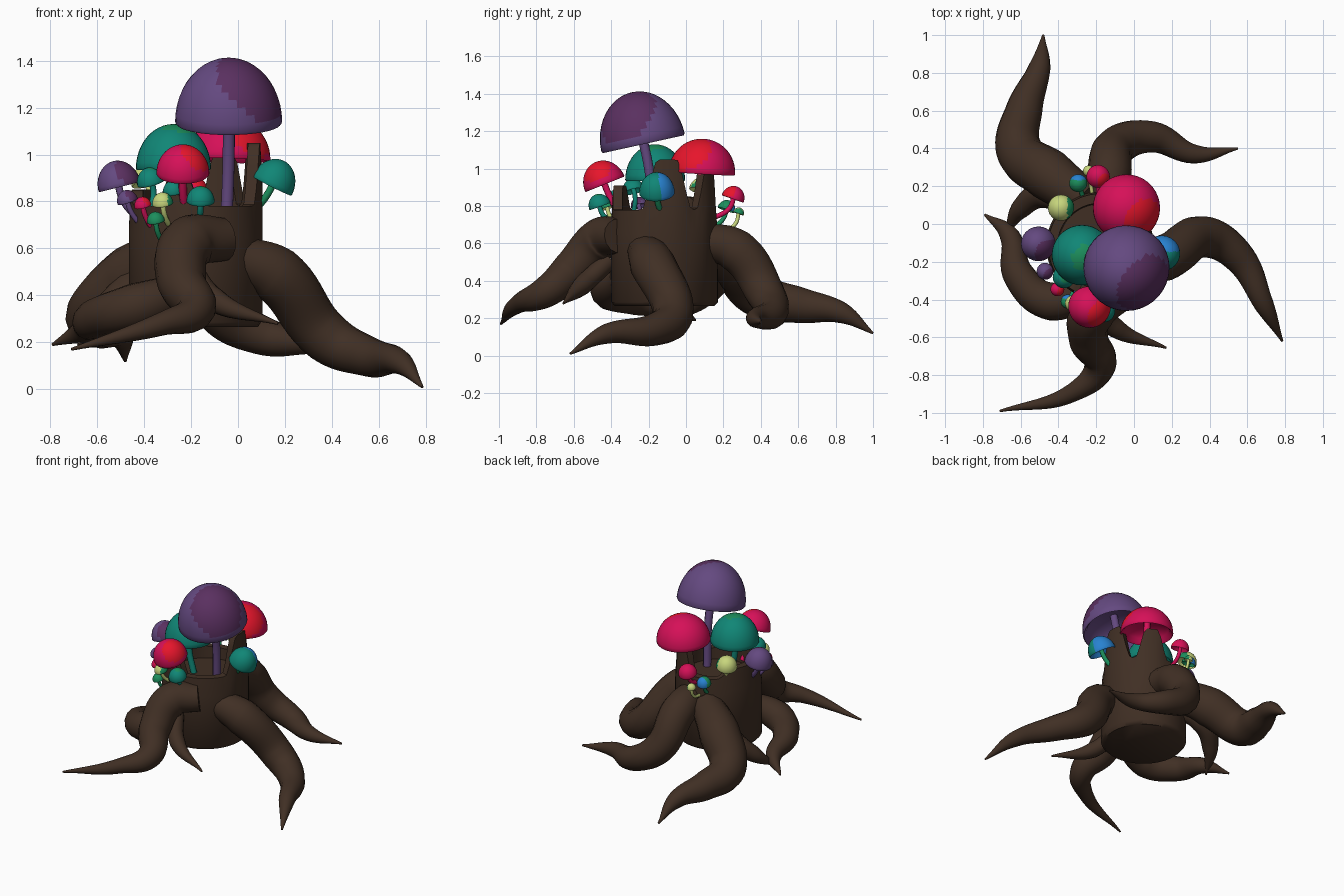
import bpy, bmesh, math
from mathutils import Vector

if "Cube" in bpy.data.objects:
    bpy.data.objects.remove(bpy.data.objects["Cube"])


def mat(name, code):
    """Flat colour from an sRGB hex code."""
    m = bpy.data.materials.new(name)
    srgb = [int(code[i:i + 2], 16) / 255 for i in (0, 2, 4)]
    m.diffuse_color = (*[((c + 0.055) / 1.055) ** 2.4 for c in srgb], 1)
    m.use_nodes = True
    m.node_tree.nodes["Principled BSDF"].inputs["Base Color"].default_value = m.diffuse_color
    return m


BROWN = mat("bark brown", "402f24")
PURPLE = mat("light purple", "644980")
PLUM = mat("dark plum", "5a3060")
CRIMSON = mat("crimson", "d61058")
RED = mat("red", "ee162d")
TEAL = mat("teal", "108676")
GREEN = mat("green", "1c8e5c")
BLUE = mat("blue", "2882d0")
LIME = mat("pale lime", "c8d67d")


def add_object(name, mesh, mats):
    ob = bpy.data.objects.new(name, mesh)
    bpy.context.collection.objects.link(ob)
    for m in mats:
        mesh.materials.append(m)
    bpy.ops.object.select_all(action='DESELECT')
    ob.select_set(True)
    bpy.context.view_layer.objects.active = ob
    bpy.ops.object.shade_smooth_by_angle(angle=math.radians(50))


def tube(name, pts, radius, material, res):
    """Smooth tube through the given points; radius is a function of 0..1."""
    cu = bpy.data.curves.new(name + "_path", 'CURVE')
    cu.dimensions = '3D'
    cu.bevel_depth = 1
    cu.bevel_resolution = res
    cu.resolution_u = 10
    cu.use_fill_caps = True
    sp = cu.splines.new('BEZIER')
    sp.bezier_points.add(len(pts) - 1)
    for i, (bp, p) in enumerate(zip(sp.bezier_points, pts)):
        bp.co = p
        bp.radius = radius(i / (len(pts) - 1))
        bp.handle_left_type = bp.handle_right_type = 'AUTO'
    tmp = bpy.data.objects.new(name + "_tmp", cu)
    bpy.context.collection.objects.link(tmp)
    dg = bpy.context.evaluated_depsgraph_get()
    me = bpy.data.meshes.new_from_object(tmp.evaluated_get(dg))
    bpy.data.objects.remove(tmp)
    me.materials.clear()
    add_object(name, me, [material])


def bridge(bm, rings):
    n = len(rings[0])
    for a, b in zip(rings, rings[1:]):
        for i in range(n):
            j = (i + 1) % n
            bm.faces.new((a[i], a[j], b[j], b[i]))


# Hollow stump with a jagged rim: peaks are (angle, height, half width)
CX, CY, N = -0.18, -0.115, 72
PEAKS = [(3, 0.27, 30), (62, 0.22, 24), (254, 0.13, 22), (160, 0.07, 40)]


def rim(deg):
    z = 0.78
    for a, h, w in PEAKS:
        d = abs((deg - a + 180) % 360 - 180)
        t = max(0, min(1, (w - d) / w * 1.5))
        z = max(z, 0.78 + h * t * t * (3 - 2 * t))
    return z


bm = bmesh.new()
rings = []
for r, f in [(0.265, 0), (0.285, 0.04), (0.285, 0.75), (0.275, 1), (0.225, 1), (0.22, -1)]:
    ring = []
    for i in range(N):
        a = math.tau * i / N
        z = 0.70 if f < 0 else 0.265 + (rim(360 * i / N) - 0.265) * f
        ring.append(bm.verts.new((CX + r * math.cos(a), CY + r * math.sin(a), z)))
    rings.append(ring)
bridge(bm, rings)
bm.faces.new(rings[0][::-1])
bm.faces.new(rings[-1])
me = bpy.data.meshes.new("stump")
bm.to_mesh(me)
add_object("stump", me, [BROWN])


# Roots: thick near the stump, tapering to a point
def root(name, r, *pts):
    tube(name, pts, lambda t: 0.006 + r * (1 - t ** 2.2) * min(1, 0.75 + t * 1.5), BROWN, 5)


root("root_right", .12, (0, -.22, .56), (.16, -.18, .49), (.38, -.07, .22),
     (.55, -.17, .14), (.69, -.43, .115), (.785, -.62, .01))
root("root_front", .115, (-.06, -.36, .64), (-.21, -.46, .62), (-.24, -.61, .46),
     (-.18, -.75, .34), (-.32, -.89, .28), (-.71, -.99, .17))
root("root_front_small", .06, (-.2, -.42, .5), (-.1, -.55, .38), (.17, -.655, .28))
root("root_left_curl", .1, (-.22, -.33, .42), (-.44, -.41, .35), (-.61, -.27, .30),
     (-.66, -.06, .25), (-.79, .05, .19))
root("root_left_small", .08, (-.3, .05, .52), (-.46, .16, .42), (-.6, .08, .3),
     (-.68, -.06, .19))
root("root_back_left", .135, (-.25, .12, .58), (-.45, .26, .48), (-.61, .4, .32),
     (-.58, .61, .27), (-.5, .83, .23), (-.48, 1, .12))
root("root_back_right", .115, (-.12, .05, .62), (-.13, .27, .56), (-.08, .42, .34),
     (.1, .46, .23), (.32, .37, .2), (.55, .4, .18))

# Each main colour has a second colour painted on one side of the cap
PATCH = {PURPLE: (PLUM, (.5, -.45, .65), .72), CRIMSON: (RED, (.5, -.35, .6), .76),
         TEAL: (GREEN, (.1, -.1, 1), .92), GREEN: (BLUE, (0, 1, .2), .5),
         LIME: (GREEN, (1, 0, 0), .45), BLUE: (TEAL, (0, -1, -.15), -.2)}


# Mushroom: domed cap with a hollow underside, plus a bent stem
def mushroom(name, main, centre, r, h, axis, base):
    c, axis, b = Vector(centre), Vector(axis).normalized(), Vector(base)
    patch, pdir, limit = PATCH[main]
    pdir = Vector(pdir).normalized()
    rot = Vector((0, 0, 1)).rotation_difference(axis)
    seg = 36 if r > 0.1 else 24
    arc = [math.pi / 24 * k for k in range(1, 13)]
    prof = [(math.sin(t), math.cos(t)) for t in arc] + [(.97, -.035)]
    prof += [(.88 * math.sin(t), .45 * math.cos(t)) for t in arc[10::-2]]
    bm = bmesh.new()
    rings = [[bm.verts.new(c + rot @ Vector((r * p * math.cos(a), r * p * math.sin(a), h * q)))
              for a in [math.tau * i / seg for i in range(seg)]] for p, q in prof]
    bridge(bm, rings)
    bm.faces.new(rings[-1])
    tip = bm.verts.new(c + axis * h)
    for i in range(seg):
        bm.faces.new((rings[0][i], rings[0][(i + 1) % seg], tip))
    bmesh.ops.recalc_face_normals(bm, faces=bm.faces)
    for f in bm.faces:
        v = f.calc_center_median() - c
        f.material_index = int(f.normal.dot(v) > 0 and v.normalized().dot(pdir) > limit)
    me = bpy.data.meshes.new(name + "_cap")
    bm.to_mesh(me)
    add_object(name + "_cap", me, [main, patch])
    mid = c - axis * (c - b).length * 0.35
    stem = GREEN if main == BLUE else main
    tube(name + "_stem", [b, mid, c + axis * h * .45], lambda t: .008 + r * .085, stem, 2)


# Large mushrooms
mushroom("purple_big", PURPLE, (-.04, -.23, 1.14), .228, .275, (0, -.22, 1), (-.05, -.17, .69))
mushroom("crimson_big", CRIMSON, (-.04, .085, .98), .178, .18, (.02, .06, 1), (-.05, .03, .69))
mushroom("teal_big", TEAL, (-.275, -.165, .94), .16, .19, (0, 0, 1), (-.24, -.16, .69))
mushroom("crimson_front", CRIMSON, (-.235, -.435, .92), .113, .125, (0, -.4, 1), (-.22, -.33, .72))
mushroom("purple_left", PURPLE, (-.505, -.105, .865), .092, .11, (-.25, 0, 1), (-.42, -.12, .72))
mushroom("blue_right", BLUE, (.145, -.155, .87), .095, .115, (.5, -.05, 1), (.07, -.13, .76))


# Small mushrooms lean outwards from the stump wall
def small(name, main, x, y, z, r):
    out = Vector((x - CX, y - CY, 0)).normalized()
    base = Vector((CX, CY, z - .11)) + out * .25
    mushroom(name, main, (x, y, z), r, r * 1.1, out * .35 + Vector((0, 0, 1)), base)


small("lime_back", LIME, -.385, .085, .88, .07)
small("crimson_back", CRIMSON, -.19, .25, .84, .062)
small("green_back", GREEN, -.295, .215, .78, .048)
small("lime_back_tiny", LIME, -.24, .28, .76, .03)
small("purple_tiny", PURPLE, -.47, -.25, .8, .045)
small("teal_front", TEAL, -.16, -.46, .8, .06)
small("lime_front", LIME, -.32, -.42, .79, .045)
small("crimson_front_tiny", CRIMSON, -.405, -.345, .78, .037)
small("green_front_tiny", GREEN, -.35, -.41, .715, .038)
small("blue_front", BLUE, -.275, -.37, .84, .045)
small("teal_left", TEAL, -.37, -.28, .88, .06)
